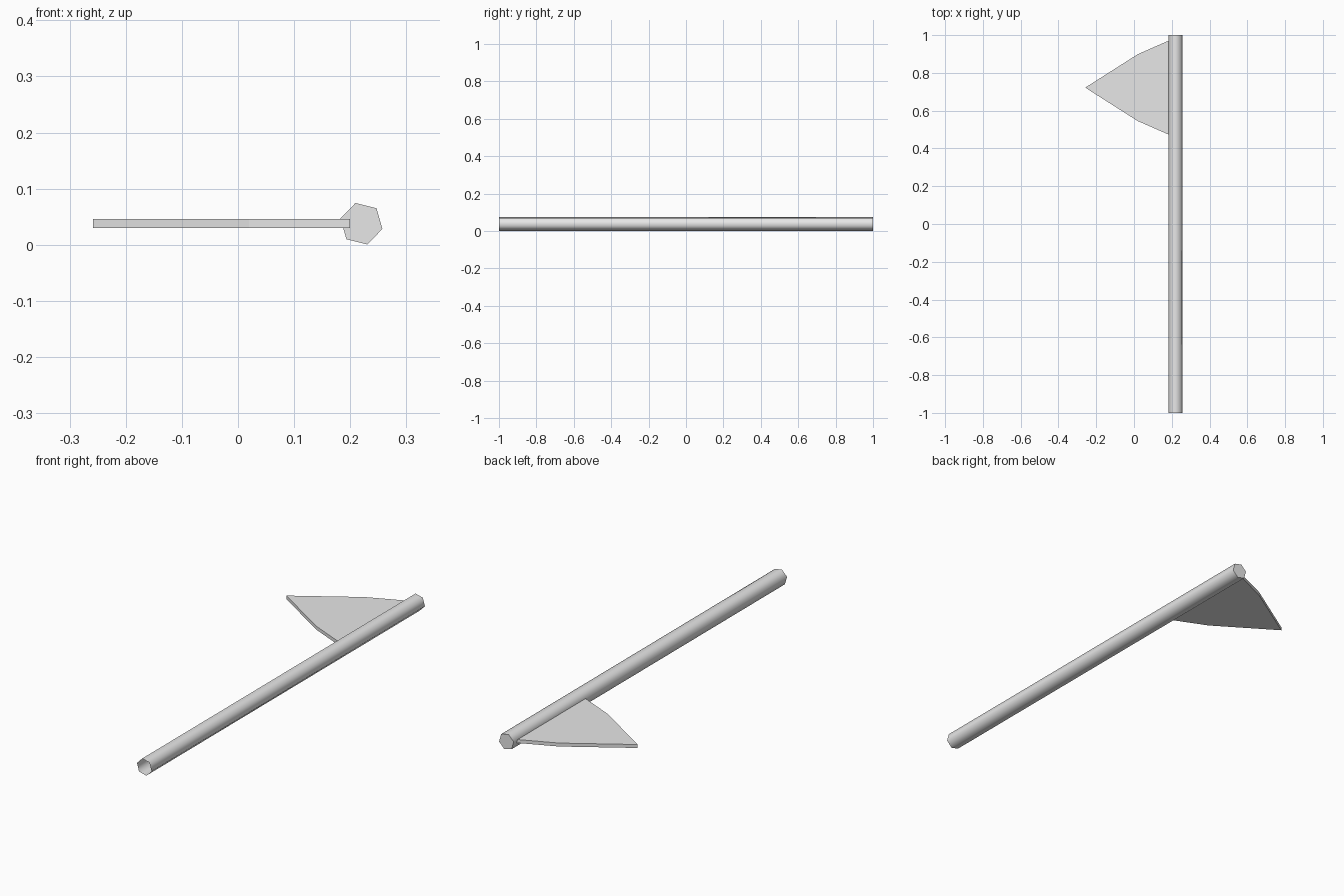
import bpy, bmesh, math

cube = bpy.data.objects.get("Cube")
if cube:
    bpy.data.objects.remove(cube, do_unlink=True)

grey = bpy.data.materials.new("plain_grey")
grey.use_nodes = True
colour = (0.8, 0.8, 0.8, 1)
grey.diffuse_color = colour
grey.node_tree.nodes["Principled BSDF"].inputs["Base Color"].default_value = colour


def finish(bm, name):
    mesh = bpy.data.meshes.new(name)
    bm.to_mesh(mesh)
    bm.free()
    mesh.materials.append(grey)
    obj = bpy.data.objects.new(name, mesh)
    bpy.context.collection.objects.link(obj)
    return obj


# Six-sided pole: open at the front, capped at the back
bm = bmesh.new()
rings = []
for y in (-1, 1):
    angles = [math.radians(46 + 60 * i) for i in range(6)]
    rings.append([bm.verts.new((0.22 + 0.0385 * math.cos(a), y,
                                0.0375 + 0.0385 * math.sin(a))) for a in angles])
front, back = rings
for i in range(6):
    j = (i + 1) % 6
    bm.faces.new((front[i], front[j], back[j], back[i])).smooth = True
cap = bm.faces.new(back)
bmesh.ops.recalc_face_normals(bm, faces=bm.faces)
if cap.normal.y < 0:
    bmesh.ops.reverse_faces(bm, faces=bm.faces)
for edge in cap.edges:
    edge.smooth = False
finish(bm, "pole")

# Flat pointed pennant whose base is sunk into the pole
bm = bmesh.new()
outline = [(-0.258, 0), (0.02, -0.177), (0.2, -0.256), (0.2, 0.256), (0.02, 0.177)]
base = bm.faces.new([bm.verts.new((x, 0.722 + y, 0.03)) for x, y in outline])
top = bmesh.ops.extrude_face_region(bm, geom=[base])["geom"]
bmesh.ops.translate(bm, vec=(0, 0, 0.016),
                    verts=[v for v in top if isinstance(v, bmesh.types.BMVert)])
bmesh.ops.recalc_face_normals(bm, faces=bm.faces)
finish(bm, "pennant")
